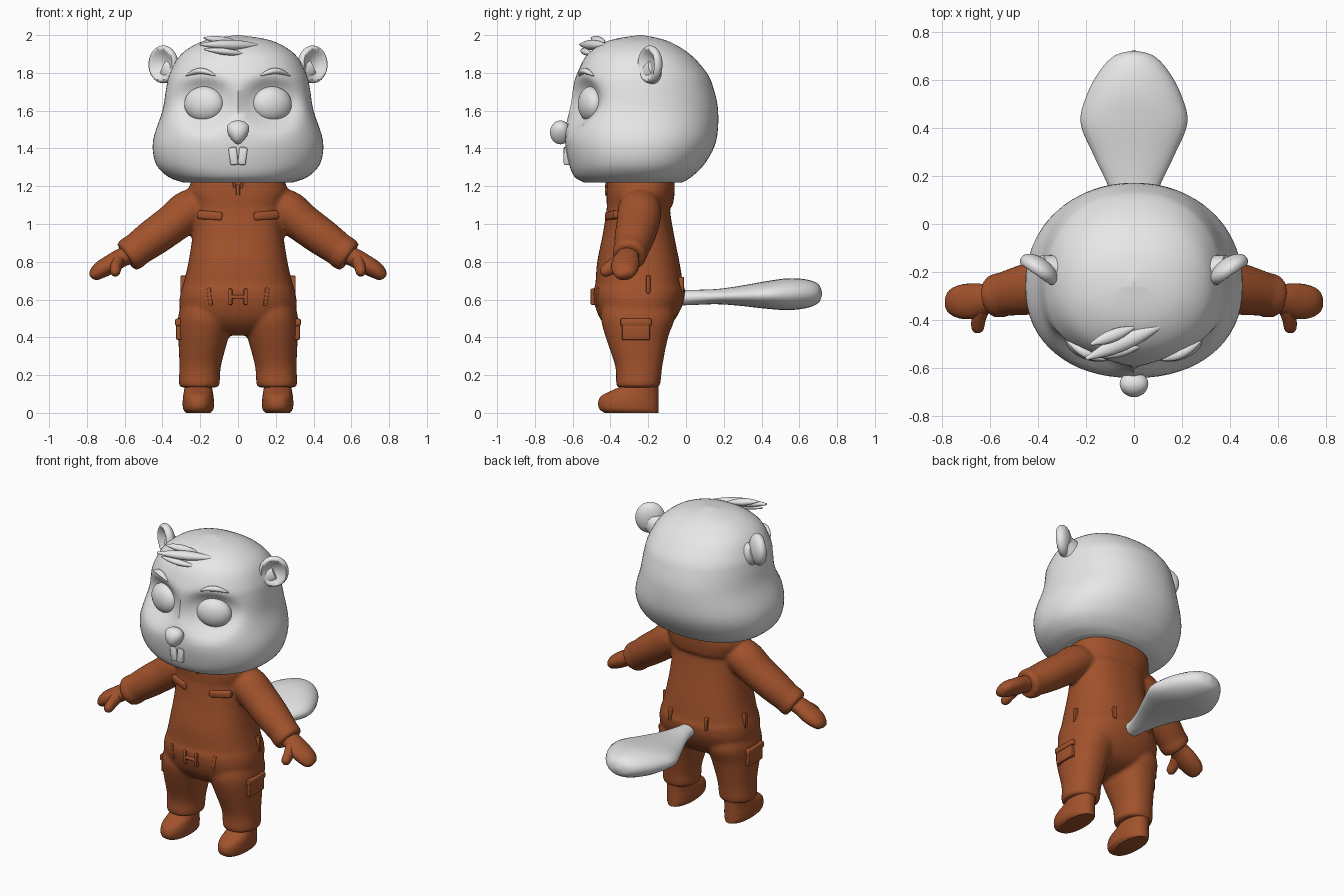
import bpy, bmesh, math
from mathutils import Vector, Matrix

if "Cube" in bpy.data.objects:
    bpy.data.objects.remove(bpy.data.objects["Cube"])


def material(name, red, green, blue):
    mat = bpy.data.materials.new(name)
    mat.use_nodes = True
    color = (red, green, blue, 1)
    mat.diffuse_color = color
    mat.node_tree.nodes["Principled BSDF"].inputs["Base Color"].default_value = color
    return mat


GREY = material("light grey fur", .8, .8, .8)
BROWN = material("brown cloth", .36, .085, .025)


def finish(name, bm, mat, mirror=False, voxel=None):
    """Turn a bmesh into a smooth-shaded object, optionally mirrored or blended."""
    bmesh.ops.recalc_face_normals(bm, faces=bm.faces)
    for face in bm.faces:
        face.smooth = True
    mesh = bpy.data.meshes.new(name)
    bm.to_mesh(mesh)
    bm.free()
    mesh.set_sharp_from_angle(angle=math.radians(45))
    mesh.materials.append(mat)
    obj = bpy.data.objects.new(name, mesh)
    bpy.context.collection.objects.link(obj)
    if mirror:
        obj.modifiers.new("mirror", 'MIRROR').use_mirror_merge = False
    if voxel:
        blend = obj.modifiers.new("blend", 'REMESH')
        blend.mode = 'VOXEL'
        blend.voxel_size = voxel
        blend.use_smooth_shade = True
        obj.modifiers.new("soften", 'SMOOTH').iterations = 5


def smooth_rows(rows, steps=5):
    """Catmull-Rom interpolation through rows of numbers."""
    last = len(rows) - 1
    result = []
    for i in range(last):
        near = [rows[max(0, min(last, i + k))] for k in (-1, 0, 1, 2)]
        for j in range(steps):
            t = j / steps
            result.append([b + t / 2 * (c - a + t * (2 * a - 5 * b + 4 * c - d
                           + t * (3 * (b - c) + d - a))) for a, b, c, d in zip(*near)])
    return result + [rows[last]]


def skin(bm, rings):
    """Bridge neighbouring rings and cap both ends."""
    rings = [[bm.verts.new(point) for point in ring] for ring in rings]
    for low, high in zip(rings, rings[1:]):
        for k in range(len(low)):
            bm.faces.new((low[k - 1], low[k], high[k], high[k - 1]))
    bm.faces.new(rings[0])
    bm.faces.new(rings[-1])


def circle(count, power=2):
    """Points of a unit superellipse."""
    def bend(value):
        return math.copysign(abs(value) ** (2 / power), value)
    angles = [math.tau * k / count for k in range(count)]
    return [(bend(math.cos(a)), bend(math.sin(a))) for a in angles]


def loft(bm, rows, power=2.2, side=1, widest=None):
    """Rows: height, centre x, half width, front y, back y."""
    rings = []
    for z, x, width, front, back in smooth_rows(rows):
        middle = widest or (front + back) / 2
        rings.append([(side * (x + width * c),
                       middle + s * (back - middle if s > 0 else middle - front), z)
                      for c, s in circle(64, power)])
    skin(bm, rings)


def sweep(bm, rows, up=(0, 0, 1), side=1):
    """Rows: x, y, z, radius across, radius along up."""
    rows = smooth_rows(rows)
    points = [Vector(row[:3]) for row in rows]
    rings = []
    for i, (x, y, z, across, along) in enumerate(rows):
        tangent = points[min(i + 1, len(points) - 1)] - points[max(i - 1, 0)]
        u = Vector(up).cross(tangent).normalized()
        v = tangent.cross(u).normalized()
        ring = [points[i] + u * across * c + v * along * s for c, s in circle(24)]
        rings.append([(side * p.x, p.y, p.z) for p in ring])
    skin(bm, rings)


def place(bm, location, size, turn, tilt=0):
    bm.transform(Matrix.Translation(location)
                 @ Matrix.Rotation(math.radians(turn), 4, 'Z')
                 @ Matrix.Rotation(math.radians(tilt), 4, 'Y')
                 @ Matrix.Diagonal((*size, 1)))


def ball(name, location, size, turn=0, mirror=False, shape=None):
    bm = bmesh.new()
    bmesh.ops.create_uvsphere(bm, u_segments=32, v_segments=20, radius=1)
    if shape:
        for vert in bm.verts:
            shape(vert.co)
    place(bm, location, size, turn)
    finish(name, bm, GREY, mirror)


def box(name, location, size, turn=0, tilt=0, mat=BROWN):
    """Bevelled box, mirrored when it sits off the centre line."""
    bm = bmesh.new()
    bmesh.ops.create_cube(bm, size=1)
    place(bm, location, size, turn, tilt)
    bmesh.ops.bevel(bm, geom=bm.edges[:], offset=min(size) / 4, segments=2,
                    profile=.5, affect='EDGES')
    finish(name, bm, mat, mirror=location[0] > 0)


def strand(name, start, end, bulge, radius, mirror=False):
    """Leaf-shaped lock of hair, arched by bulge (forward and up) between two points."""
    bm = bmesh.new()
    rows = []
    for k in range(9):
        t = k / 8
        swell = math.sin(math.pi * t)
        point = Vector(start).lerp(Vector(end), t) + Vector((0, *bulge)) * swell
        thick = radius * max(swell, .1) ** .7
        rows.append((*point, thick, thick * .8))
    sweep(bm, rows)
    finish(name, bm, GREY, mirror)


# Head: broad cheeks, with shallow eye sockets pressed in
bm = bmesh.new()
loft(bm, [(z, 0, width, front, back) for z, width, front, back in (
    (1.22, .29, -.54, -.02), (1.25, .37, -.59, .03), (1.32, .435, -.62, .1),
    (1.44, .45, -.64, .16), (1.6, .4, -.625, .17), (1.72, .38, -.6, .145),
    (1.8, .36, -.575, .11), (1.9, .3, -.52, .02), (1.97, .18, -.41, -.1),
    (2, .01, -.25, -.23))], widest=-.26)
for vert in bm.verts:
    if vert.co.y < -.3:
        reach = ((abs(vert.co.x) - .18) / .15) ** 2 + ((vert.co.z - 1.635) / .125) ** 2
        vert.co.y += .08 * math.exp(-reach * reach)
finish("head", bm, GREY)


# Face
def taper_down(co):
    co.x *= .8 + .3 * co.z


def hollow_front(co):
    radius = math.hypot(co.x, co.z) / .85
    if co.y < 0 and radius < 1:
        co.y += 1.2 * (1 - radius * radius)


ball("eyes", (.18, -.505, 1.635), (.108, .062, .093), 18, mirror=True)
ball("nose", (0, -.665, 1.485), (.07, .055, .063), shape=taper_down)
box("front_teeth", (.024, -.63, 1.36), (.042, .035, .095), 3, 7, GREY)
strand("eyebrows", (.12, -.565, 1.785), (.275, -.49, 1.785), (-.01, .025), .02, True)

# Ears: round dishes hollowed at the front, on short roots
ball("ears", (.395, -.19, 1.845), (.09, .05, .1), 35, True, hollow_front)
bm = bmesh.new()
sweep(bm, [(.27, -.2, 1.77, .09, .09), (.33, -.185, 1.8, .06, .075),
           (.39, -.165, 1.83, .035, .05)])
finish("ear_roots", bm, GREY, True)

# Tuft of hair
strand("long_hair_strand", (.12, -.42, 1.945), (-.2, -.56, 1.95), (0, 0), .034)
strand("upper_hair_strand", (0, -.43, 1.96), (-.18, -.5, 1.985), (0, 0), .026)
strand("lower_hair_strand", (.04, -.5, 1.9), (-.18, -.545, 1.925), (-.01, 0), .022)

# Flat paddle tail
bm = bmesh.new()
sweep(bm, [(0, y, .61 + y / 30, width, height) for y, width, height in (
    (-.06, .05, .04), (.03, .06, .04), (.16, .108, .04), (.28, .165, .052),
    (.42, .222, .072), (.54, .195, .084), (.64, .14, .075), (.7, .08, .05),
    (.72, .01, .01))])
finish("tail", bm, GREY)

# Overalls: torso, trouser legs, sleeves and cuffs blended into one garment
bm = bmesh.new()
loft(bm, [(z, 0, width, front, back) for z, width, front, back in (
    (.41, .05, -.33, -.18), (.44, .18, -.4, -.11), (.5, .29, -.455, -.055),
    (.58, .31, -.485, -.015), (.65, .3, -.49, -.005), (.68, .29, -.48, -.015),
    (.8, .262, -.47, -.035), (.95, .24, -.44, -.065), (1.08, .238, -.42, -.085),
    (1.1, .24, -.42, -.07), (1.17, .262, -.42, -.06), (1.235, .245, -.415, -.06))],
    power=2.4)
for side in (1, -1):
    loft(bm, [(.135, .205, .1, -.365, -.145), (.16, .205, .108, -.37, -.135),
              (.25, .2, .11, -.375, -.125), (.4, .183, .133, -.425, -.095),
              (.5, .17, .148, -.45, -.06), (.58, .16, .14, -.44, -.07)], side=side)
    sweep(bm, [(.14, -.24, 1.1, .1, .09), (.25, -.245, 1.075, .115, .11),
               (.35, -.255, 1, .114, .103), (.46, -.275, .92, .105, .098),
               (.585, -.3, .83, .083, .083)], side=side)
    start, end = Vector((.53, -.292, .868)), Vector((.592, -.302, .824))
    sweep(bm, [(*start.lerp(end, t), radius, radius) for t, radius in (
        (0, .08), (.25, .092), (.8, .09), (1, .08))], side=side)
finish("overalls", bm, BROWN, voxel=.011)

# Mitten hands with thumbs
bm = bmesh.new()
sweep(bm, [(.55, -.3, .845, .055, .05), (.61, -.31, .825, .062, .05),
           (.67, -.32, .79, .074, .05), (.73, -.325, .755, .068, .045),
           (.765, -.33, .725, .045, .03), (.775, -.33, .715, .01, .01)])
sweep(bm, [(.63, -.34, .81, .04, .035), (.645, -.39, .775, .038, .03),
           (.65, -.435, .745, .028, .025), (.65, -.45, .735, .005, .005)], up=(1, 0, 0))
finish("hands", bm, BROWN, True)

# Shoes
bm = bmesh.new()
loft(bm, [(z, .21, width, front, -.145) for z, width, front in (
    (0, .065, -.43), (.02, .08, -.458), (.055, .083, -.465), (.09, .08, -.448),
    (.12, .075, -.39), (.145, .072, -.345), (.2, .07, -.335))])
finish("shoes", bm, BROWN, True)

# Pockets, belt loops, buckle, zip and collar
box("chest_pocket_flaps", (.145, -.385, 1.045), (.14, .05, .045), 20, -4)
box("thigh_pockets", (.31, -.265, .44), (.035, .15, .11))
box("thigh_pocket_flaps", (.312, -.265, .48), (.042, .165, .04))
box("front_belt_loops", (.145, -.452, .615), (.022, .045, .095), 16, 8)
box("side_belt_loops", (.29, -.2, .68), (.03, .022, .095))
box("back_belt_loops", (.13, -.03, .68), (.022, .04, .08), -12)
box("buckle_sides", (.04, -.487, .615), (.02, .035, .085), 4)
box("buckle_bar", (0, -.488, .615), (.075, .03, .02))
box("zip_pull", (0, -.42, 1.18), (.02, .02, .06))
box("collar_edges", (.022, -.415, 1.215), (.014, .025, .05), 0, 15)
